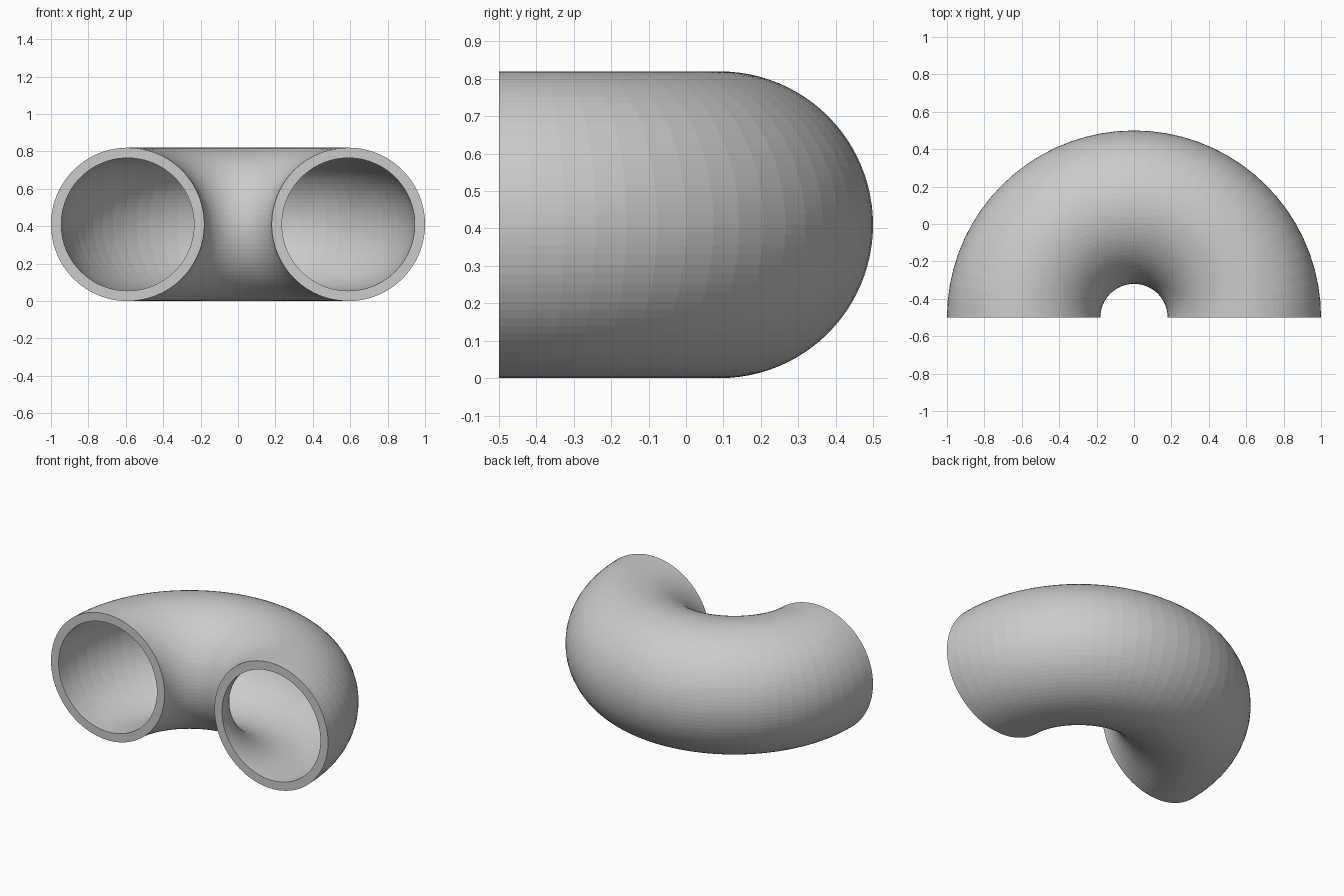
import bpy, bmesh, math
from mathutils import Vector

if "Cube" in bpy.data.objects:
    bpy.data.objects.remove(bpy.data.objects["Cube"])

MAJOR, OUTER, INNER = 0.59, 0.41, 0.355
SIDES, STEPS = 96, 36
CENTRE = Vector((0, -0.5, OUTER))

bm = bmesh.new()


def ring(radius):
    """Circle of vertices in the right-hand mouth of the pipe."""
    return [bm.verts.new(CENTRE + Vector((MAJOR + radius * math.cos(a), 0, radius * math.sin(a))))
            for a in (2 * math.pi * i / SIDES for i in range(SIDES))]


# Annular wall section
outer, inner = ring(OUTER), ring(INNER)
section = [bm.faces.new((outer[i], outer[(i + 1) % SIDES], inner[(i + 1) % SIDES], inner[i]))
           for i in range(SIDES)]

# Sweep it half a turn; the copied start section closes the first mouth
geom = section + list({e for f in section for e in f.edges}) + outer + inner
bmesh.ops.spin(bm, geom=geom, cent=CENTRE, axis=(0, 0, 1), angle=math.pi,
               steps=STEPS, use_duplicate=False)

# Remove any wall sections left inside the bend, keeping both mouths
inside = [f for f in bm.faces
          if len({round(math.atan2(v.co.y - CENTRE.y, v.co.x), 3) for v in f.verts}) == 1
          and f.calc_center_median().y > CENTRE.y + 0.005]
bmesh.ops.delete(bm, geom=inside, context='FACES_ONLY')
bmesh.ops.remove_doubles(bm, verts=bm.verts, dist=1e-5)

# Close the first mouth if the sweep consumed its section
loose = [e for e in bm.edges if e.is_boundary]
if loose:
    bmesh.ops.bridge_loops(bm, edges=loose)
bmesh.ops.recalc_face_normals(bm, faces=bm.faces)

mesh = bpy.data.meshes.new("pipe_bend")
bm.to_mesh(mesh)
bm.free()
pipe = bpy.data.objects.new("pipe_bend", mesh)
bpy.context.collection.objects.link(pipe)
